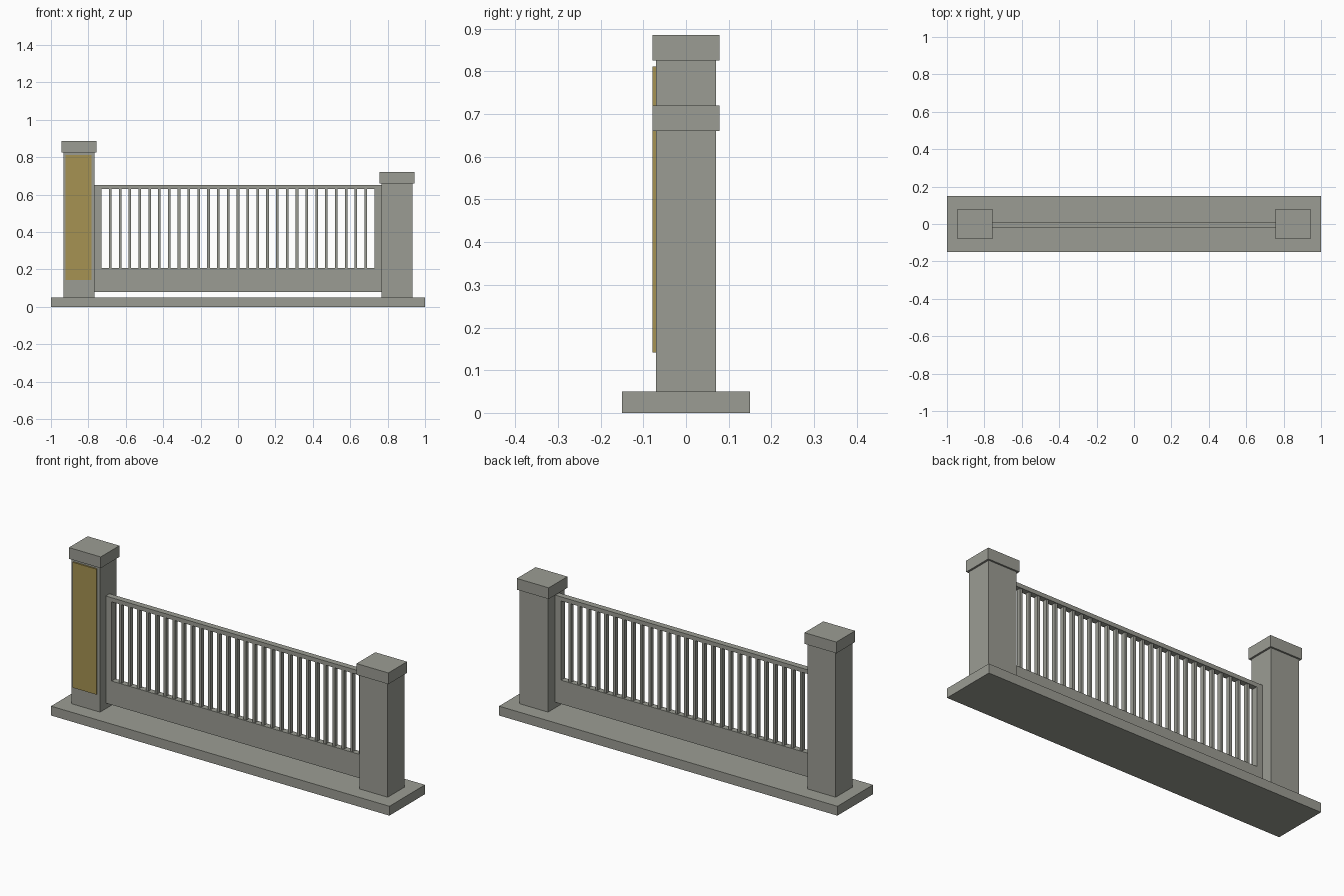
import bpy
import bmesh

if "Cube" in bpy.data.objects:
    bpy.data.objects.remove(bpy.data.objects["Cube"])


def material(name, rgb):
    m = bpy.data.materials.new(name)
    m.diffuse_color = (*rgb, 1)
    m.use_nodes = True
    m.node_tree.nodes["Principled BSDF"].inputs["Base Color"].default_value = m.diffuse_color
    return m


STONE = material("warm_grey", (0.33, 0.335, 0.295))
GOLD = material("dull_gold", (0.38, 0.29, 0.085))


def boxes(name, spans, mat):
    """One object made of boxes, each given as (x0, x1, y0, y1, z0, z1)."""
    bm = bmesh.new()
    for x0, x1, y0, y1, z0, z1 in spans:
        for v in bmesh.ops.create_cube(bm, size=1)["verts"]:
            v.co.x = x1 if v.co.x > 0 else x0
            v.co.y = y1 if v.co.y > 0 else y0
            v.co.z = z1 if v.co.z > 0 else z0
    mesh = bpy.data.meshes.new(name)
    bm.to_mesh(mesh)
    bm.free()
    mesh.materials.append(mat)
    ob = bpy.data.objects.new(name, mesh)
    bpy.context.collection.objects.link(ob)
    return ob


# Ground slab
boxes("base_slab", [(-1, 1, -0.15, 0.15, 0, 0.05)], STONE)

# Square posts with overhanging caps, the left one taller
for side, x, top in (("left", -0.85, 0.825), ("right", 0.85, 0.66)):
    boxes(side + "_post", [(x - 0.084, x + 0.084, -0.07, 0.07, 0.05, top)], STONE)
    boxes(side + "_post_cap", [(x - 0.094, x + 0.094, -0.079, 0.079, top, top + 0.06)], STONE)

# Coloured plate on the front of the tall post
boxes("sign_plate", [(-0.923, -0.783, -0.078, -0.07, 0.142, 0.812)], GOLD)

# Gate frame: deep bottom panel, thin top rail and two stiles
Y0, Y1 = -0.022, 0.01
boxes("bottom_panel", [(-0.766, 0.766, Y0, Y1, 0.08, 0.207)], STONE)
boxes("top_rail", [(-0.766, 0.766, Y0, Y1, 0.63, 0.652)], STONE)
boxes("gate_stiles", [(-0.766, -0.731, Y0, Y1, 0.207, 0.63),
                      (0.731, 0.766, Y0, Y1, 0.207, 0.63)], STONE)

# Evenly spaced upright bars
COUNT, REACH, HALF = 27, 0.683, 0.007
bars = []
for i in range(COUNT):
    x = -REACH + 2 * REACH * i / (COUNT - 1)
    bars.append((x - HALF, x + HALF, -0.017, 0.005, 0.207, 0.63))
boxes("gate_bars", bars, STONE)
